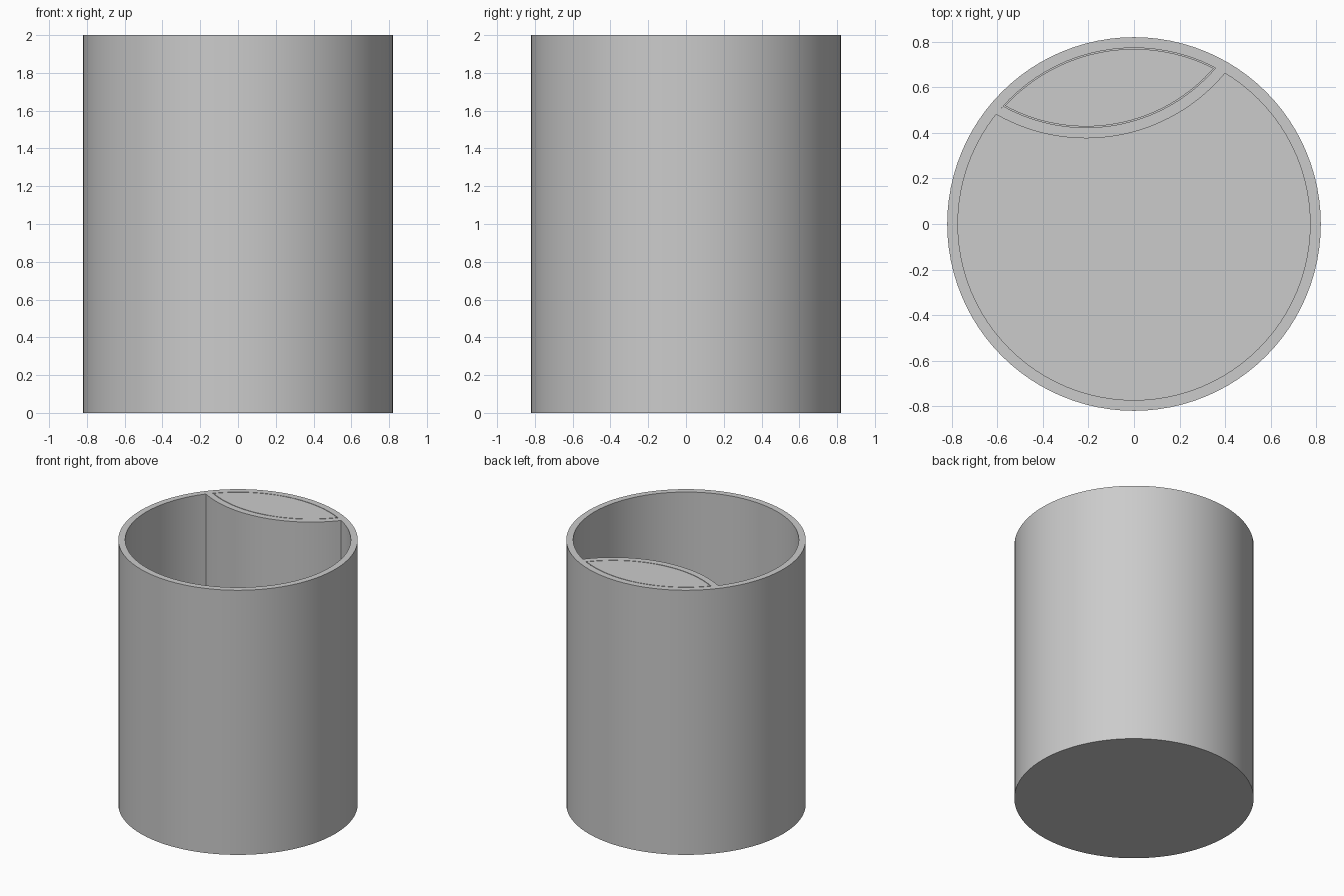
import bpy
import bmesh
from math import acos, cos, sin, pi, radians

cube = bpy.data.objects.get("Cube")
if cube:
    bpy.data.objects.remove(cube)

HEIGHT, FLOOR = 2.0, 0.047
OUTER_R, INNER_R = 0.82, 0.773
ARC_CENTRE, ARC_R, WALL = 1.19, 0.795, 0.047
GAP = 0.005
SIDES, ARC_STEPS = 96, 32
TURN = radians(10.2)

grey = bpy.data.materials.new("plain grey")
grey.use_nodes = True
grey.diffuse_color = (0.6, 0.6, 0.6, 1)
grey.node_tree.nodes["Principled BSDF"].inputs["Base Color"].default_value = grey.diffuse_color


def finish(name, bm):
    bmesh.ops.recalc_face_normals(bm, faces=bm.faces)
    mesh = bpy.data.meshes.new(name)
    bm.to_mesh(mesh)
    bm.free()
    mesh.materials.append(grey)
    obj = bpy.data.objects.new(name, mesh)
    bpy.context.collection.objects.link(obj)
    bpy.ops.object.select_all(action="DESELECT")
    obj.select_set(True)
    bpy.context.view_layer.objects.active = obj
    bpy.ops.object.shade_smooth_by_angle(angle=radians(30))
    return obj


def prism(name, outline, bottom, top):
    """Extrude a flat outline upwards."""
    bm = bmesh.new()
    face = bm.faces.new([bm.verts.new((x, y, bottom)) for x, y in outline])
    grown = bmesh.ops.extrude_face_region(bm, geom=[face])["geom"]
    verts = [v for v in grown if isinstance(v, bmesh.types.BMVert)]
    bmesh.ops.translate(bm, verts=verts, vec=(0, 0, top - bottom))
    obj = finish(name, bm)
    obj.rotation_euler.z = TURN
    return obj


def spread(half):
    return [half * (2 * i / ARC_STEPS - 1) for i in range(ARC_STEPS + 1)]


def divider_arc(r, wall_r):
    """Arc bulging into the cup, ending on the circle of radius wall_r."""
    half = acos((ARC_CENTRE**2 + r**2 - wall_r**2) / (2 * ARC_CENTRE * r))
    return [(r * sin(t), ARC_CENTRE - r * cos(t)) for t in spread(half)]


def wall_arc(r, wall_r):
    """The part of the cup wall behind the divider."""
    half = acos((ARC_CENTRE**2 + wall_r**2 - r**2) / (2 * ARC_CENTRE * wall_r))
    return [(wall_r * sin(t), wall_r * cos(t)) for t in spread(half)]


# Cup: four rings joined by walls and rim, closed by outer and inner floors
bm = bmesh.new()
rings = []
for r, z in ((OUTER_R, 0), (OUTER_R, HEIGHT), (INNER_R, HEIGHT), (INNER_R, FLOOR)):
    rings.append([bm.verts.new((r * cos(2 * pi * i / SIDES), r * sin(2 * pi * i / SIDES), z))
                  for i in range(SIDES)])
for a, b in zip(rings, rings[1:]):
    for i in range(SIDES):
        j = (i + 1) % SIDES
        bm.faces.new((a[i], a[j], b[j], b[i]))
bm.faces.new(rings[0])
bm.faces.new(rings[-1])
finish("cup", bm)

# Curved wall closing off the side compartment
inner = ARC_R - WALL
prism("divider", divider_arc(ARC_R, INNER_R) + divider_arc(inner, INNER_R)[::-1], FLOOR, HEIGHT)

# Lid set flush into the compartment with a fine gap all round
lid_r, lid_wall = inner - GAP, INNER_R - GAP
lid = divider_arc(lid_r, lid_wall) + wall_arc(lid_r, lid_wall)[-2:0:-1]
prism("compartment_lid", lid, HEIGHT - WALL, HEIGHT)
